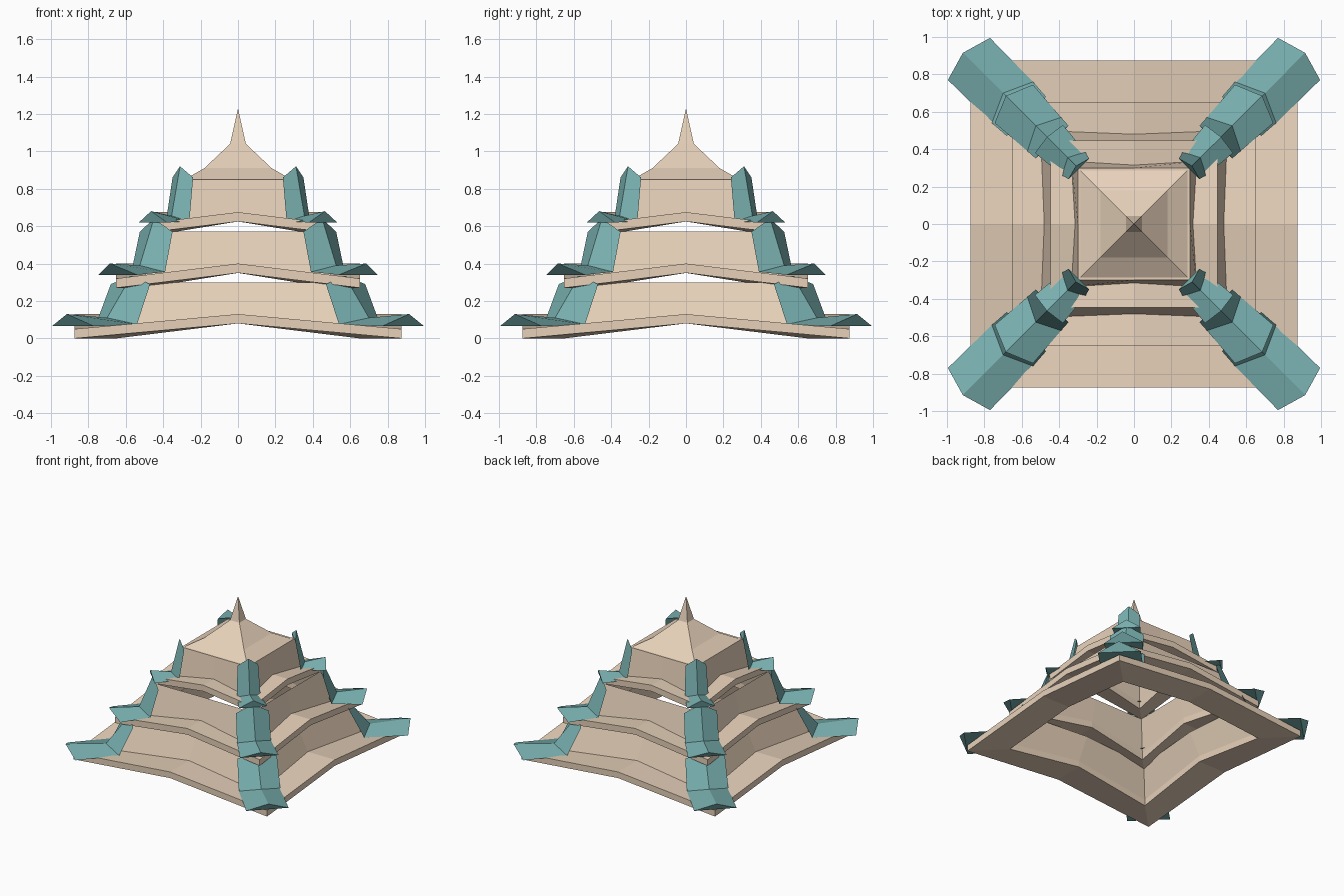
import bpy, bmesh
from math import radians
from mathutils import Matrix

if "Cube" in bpy.data.objects:
    bpy.data.objects.remove(bpy.data.objects["Cube"])


def material(name, rgb):
    m = bpy.data.materials.new(name)
    m.diffuse_color = (*rgb, 1)
    m.use_nodes = True
    m.node_tree.nodes["Principled BSDF"].inputs["Base Color"].default_value = m.diffuse_color
    return m


TAN = material("tan", (0.80, 0.64, 0.49))
TEAL = material("teal", (0.19, 0.43, 0.43))


def finish(name, bm, mat):
    bmesh.ops.recalc_face_normals(bm, faces=bm.faces)
    me = bpy.data.meshes.new(name)
    bm.to_mesh(me)
    bm.free()
    me.materials.append(mat)
    ob = bpy.data.objects.new(name, me)
    bpy.context.collection.objects.link(ob)
    return ob


def ring(bm, h_corner, z_corner, h_mid=None, z_mid=None):
    """Square loop of 8 points: corners plus side middles."""
    h_mid = h_corner if h_mid is None else h_mid
    z_mid = z_corner if z_mid is None else z_mid
    pts = []
    for sx, sy in [(-1, -1), (0, -1), (1, -1), (1, 0), (1, 1), (0, 1), (-1, 1), (-1, 0)]:
        h, z = (h_corner, z_corner) if sx and sy else (h_mid, z_mid)
        pts.append(bm.verts.new((sx * h, sy * h, z)))
    return pts


def bridge(bm, a, b):
    n = len(a)
    for i in range(n):
        j = (i + 1) % n
        bm.faces.new((a[i], a[j], b[j], b[i]))


def roof_tier(name, eave, base, top, top_mid, z0, rise, thick, z_top):
    """Arched eave frame with a sloping open wall above it."""
    bm = bmesh.new()
    mid_base = base - 0.02
    inner = ring(bm, base, z0, mid_base, z0 + rise)
    outer = ring(bm, eave, z0, eave, z0 + rise)
    outer_top = ring(bm, eave, z0 + thick, eave, z0 + rise + thick)
    wall_base = ring(bm, base, z0 + thick, mid_base, z0 + rise + thick)
    wall_top = ring(bm, top, z_top, top_mid, z_top)
    loops = [inner, outer, outer_top, wall_base, wall_top]
    for a, b in zip(loops, loops[1:]):
        bridge(bm, a, b)
    bridge(bm, inner, wall_base)
    finish(name, bm, TAN)


def corner_ridges(name, sections):
    """Peaked strip up each corner; section = edge (x, y, z), ridge (x=y, z)."""
    bm = bmesh.new()
    for k in range(4):
        rot = Matrix.Rotation(radians(90 * k), 3, 'Z')
        loops = []
        for (ex, ey, ez), (r, rz) in sections:
            pts = [(ex, ey, ez), (r, r, rz), (ey, ex, ez)]
            vs = [bm.verts.new(p) for p in pts]
            bmesh.ops.rotate(bm, verts=vs, cent=(0, 0, 0), matrix=rot)
            loops.append(vs)
        for a, b in zip(loops, loops[1:]):
            for i in (0, 1):
                bm.faces.new((a[i], a[i + 1], b[i + 1], b[i]))
        # closed tip and underside of the eave part
        bm.faces.new(loops[-1])
        bm.faces.new((loops[-2][0], loops[-2][2], loops[-1][2], loops[-1][0]))
        bm.faces.new(loops[0])
    finish(name, bm, TEAL)


# Three stacked roof tiers
roof_tier("lower_roof", 0.873, 0.65, 0.59, 0.54, 0.00, 0.08, 0.05, 0.30)
roof_tier("middle_roof", 0.652, 0.50, 0.445, 0.44, 0.27, 0.08, 0.05, 0.572)
roof_tier("upper_roof", 0.447, 0.335, 0.30, 0.30, 0.57, 0.055, 0.05, 0.85)

# Corner ridges: wall top, elbow, upturned tip
corner_ridges("lower_ridges", [((0.47, 0.68, 0.29), (0.57, 0.335)),
                               ((0.54, 0.76, 0.075), (0.70, 0.11)),
                               ((0.77, 0.995, 0.065), (0.915, 0.13))])
corner_ridges("middle_ridges", [((0.35, 0.525, 0.57), (0.45, 0.64)),
                                ((0.39, 0.57, 0.355), (0.525, 0.39)),
                                ((0.54, 0.745, 0.34), (0.685, 0.40))])
corner_ridges("upper_ridges", [((0.24, 0.35, 0.86), (0.31, 0.92)),
                               ((0.26, 0.385, 0.625), (0.355, 0.655)),
                               ((0.38, 0.53, 0.62), (0.465, 0.68))])

# Pointed cap and spire
bm = bmesh.new()
loops = [ring(bm, h, z) for h, z in [(0.30, 0.85), (0.285, 0.85), (0.18, 0.91), (0.042, 1.04)]]
for a, b in zip(loops, loops[1:]):
    bridge(bm, a, b)
tip = bm.verts.new((0, 0, 1.23))
for i in range(8):
    bm.faces.new((loops[-1][i], loops[-1][(i + 1) % 8], tip))
finish("spire_cap", bm, TAN)
